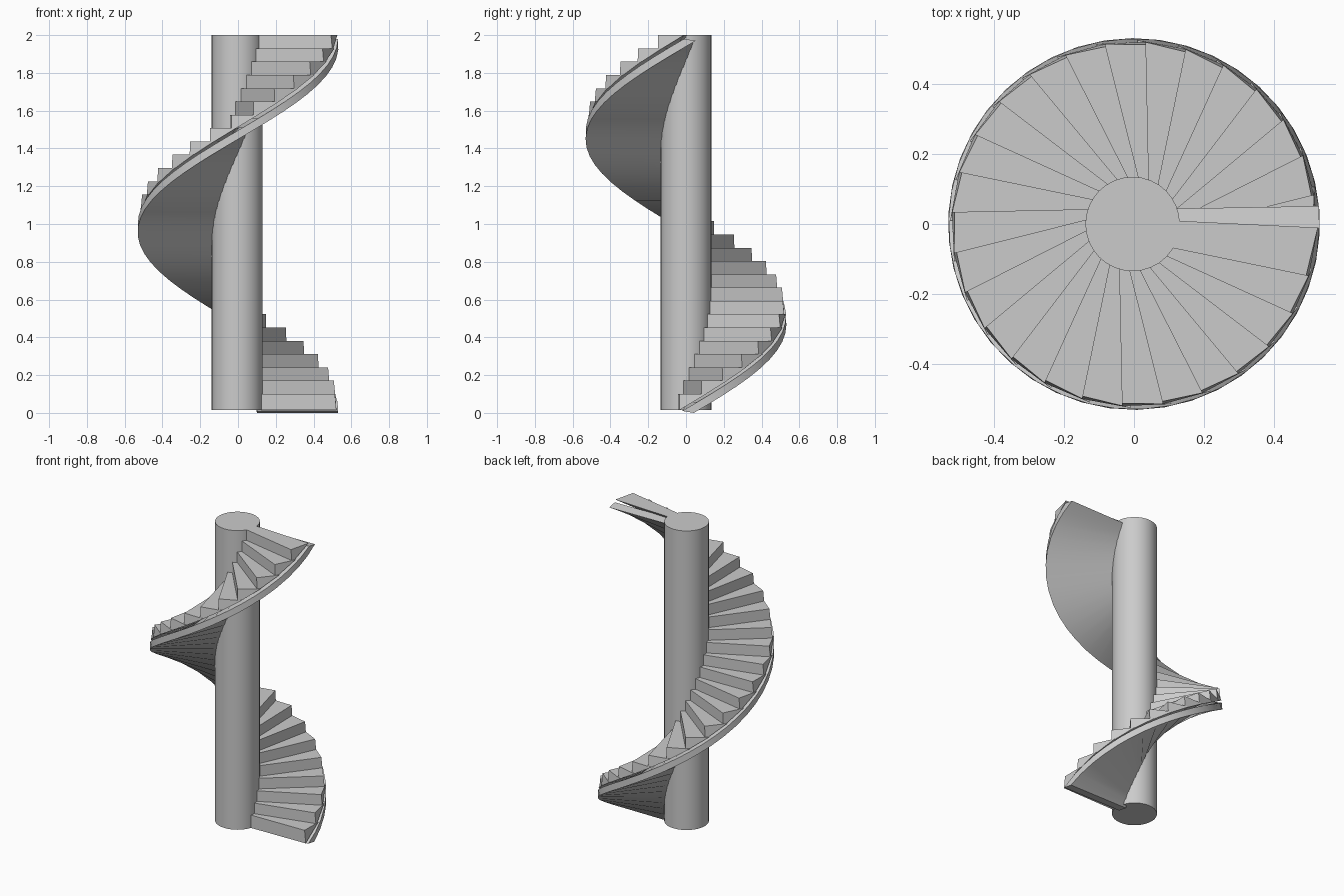
import bpy, bmesh
from math import radians
from mathutils import Matrix, Vector

if "Cube" in bpy.data.objects:
    bpy.data.objects.remove(bpy.data.objects["Cube"])

STEPS = 28
RISE = 1.9 / (STEPS - 1)
TURN = 360 / STEPS


def make_object(name, bm, smooth=None):
    bmesh.ops.recalc_face_normals(bm, faces=bm.faces)
    mesh = bpy.data.meshes.new(name)
    bm.to_mesh(mesh)
    bm.free()
    obj = bpy.data.objects.new(name, mesh)
    bpy.context.collection.objects.link(obj)
    if smooth:
        bpy.ops.object.select_all(action='DESELECT')
        obj.select_set(True)
        bpy.context.view_layer.objects.active = obj
        bpy.ops.object.shade_smooth_by_angle(angle=radians(smooth))
    return obj


# Central column
bm = bmesh.new()
bmesh.ops.create_cone(bm, cap_ends=True, segments=32, radius1=0.135, radius2=0.135,
                      depth=1.985, matrix=Matrix.Translation((-0.004, 0, 1.0075)))
make_object("column", bm, 30)

# Spiral ramp: a flat bar turned around the column while it climbs
bm = bmesh.new()
SEG = 42
bar = [(0.1, -0.02, 0.01), (0.53, -0.02, 0.01), (0.53, 0.042, 0.0), (0.1, 0.042, 0.0)]
rings = []
for i in range(SEG + 1):
    t = i / SEG
    rot = Matrix.Rotation(radians(361 * t), 3, 'Z')
    rings.append([bm.verts.new(rot @ Vector(p) + Vector((0, 0, 1.97 * t))) for p in bar])
for a, b in zip(rings, rings[1:]):
    for j in range(4):
        k = (j + 1) % 4
        bm.faces.new((a[j], a[k], b[k], b[j]))
bm.faces.new(rings[0])
bm.faces.new(rings[-1])
make_object("spiral_ramp", bm, 30)

# Steps: tapered triangular wedges with riser, tread and sloped underside
for n in range(STEPS):
    bm = bmesh.new()
    outer = [(0.52, -0.045, -0.085), (0.512, -0.045, 0), (0.517, 0.096, 0)]
    inner = [(0.1, -0.045, -0.085), (0.1, -0.045, 0), (0.1, 0.031, 0)]
    o = [bm.verts.new(p) for p in outer]
    i = [bm.verts.new(p) for p in inner]
    bm.faces.new(o)
    bm.faces.new(i)
    for j in range(3):
        k = (j + 1) % 3
        bm.faces.new((o[j], o[k], i[k], i[j]))
    step = make_object(f"step_{n + 1:02d}", bm)
    step.location.z = 0.1 + RISE * n
    step.rotation_euler.z = radians(1.2 + TURN * n)
